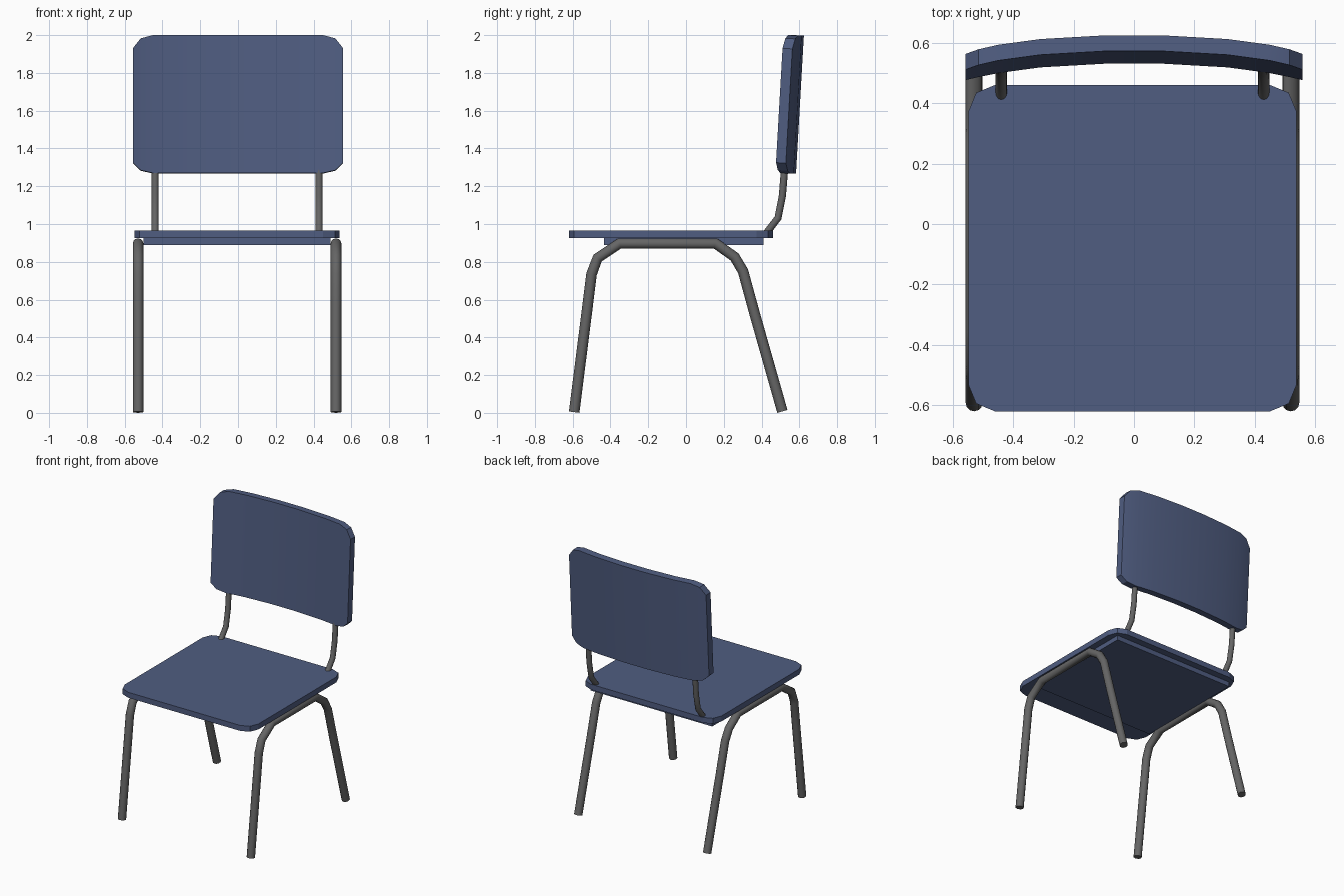
import bpy, bmesh

if "Cube" in bpy.data.objects:
    bpy.data.objects.remove(bpy.data.objects["Cube"])

CX = -0.005  # frame and seat sit a hair left of the backrest


def material(name, rgb):
    m = bpy.data.materials.new(name)
    m.diffuse_color = (*rgb, 1)
    m.use_nodes = True
    m.node_tree.nodes["Principled BSDF"].inputs["Base Color"].default_value = m.diffuse_color
    return m


BLUE = material("blue_plastic", (0.08, 0.11, 0.22))
STEEL = material("dark_steel", (0.13, 0.13, 0.13))


def finish(obj, mat, angle=0.0):
    obj.data.materials.clear()
    obj.data.materials.append(mat)
    if angle:
        bpy.ops.object.select_all(action='DESELECT')
        obj.select_set(True)
        bpy.context.view_layer.objects.active = obj
        bpy.ops.object.shade_smooth_by_angle(angle=angle)
    return obj


def mesh_object(name, bm, mat, angle=0.0):
    bmesh.ops.recalc_face_normals(bm, faces=bm.faces)
    me = bpy.data.meshes.new(name)
    bm.to_mesh(me)
    bm.free()
    obj = bpy.data.objects.new(name, me)
    bpy.context.collection.objects.link(obj)
    return finish(obj, mat, angle)


def slab(name, lo, hi, mat, corner=0.0):
    bm = bmesh.new()
    bmesh.ops.create_cube(bm, size=1)
    for v in bm.verts:
        v.co = [(a + b) / 2 + c * (b - a) for a, b, c in zip(lo, hi, v.co)]
    if corner:
        upright = [e for e in bm.edges
                   if abs(e.verts[0].co.z - e.verts[1].co.z) > 1e-4]
        bmesh.ops.bevel(bm, geom=upright, offset=corner, segments=2,
                        profile=0.5, affect='EDGES')
    return mesh_object(name, bm, mat)


def tube(name, x, path, radius):
    cu = bpy.data.curves.new(name, 'CURVE')
    cu.dimensions = '3D'
    cu.bevel_depth = radius
    cu.bevel_resolution = 4
    cu.use_fill_caps = True
    sp = cu.splines.new('POLY')
    sp.points.add(len(path) - 1)
    for p, (y, z) in zip(sp.points, path):
        p.co = (x, y, z, 1)
    obj = bpy.data.objects.new(name, cu)
    bpy.context.collection.objects.link(obj)
    bpy.ops.object.select_all(action='DESELECT')
    obj.select_set(True)
    bpy.context.view_layer.objects.active = obj
    bpy.ops.object.convert(target='MESH')
    return finish(bpy.context.object, STEEL, 0.7)


# Seat and the panel below it
slab("seat", (CX - 0.543, -0.62, 0.925), (CX + 0.543, 0.46, 0.965), BLUE, 0.088)
slab("seat_underpanel", (CX - 0.495, -0.435, 0.89), (CX + 0.495, 0.41, 0.925), BLUE)

# Bent side frames (front leg, rail, rear leg) and backrest rods
LEG = [(-0.592, 0.004), (-0.523, 0.55), (-0.50, 0.735), (-0.468, 0.82),
       (-0.352, 0.897), (0.156, 0.897), (0.257, 0.826), (0.302, 0.75),
       (0.362, 0.53), (0.51, 0.008)]
ROD = [(0.42, 0.945), (0.487, 1.032), (0.51, 1.148), (0.52, 1.27), (0.53, 1.36)]
for side, s in (("left", -1), ("right", 1)):
    tube(side + "_leg_frame", CX + s * 0.524, LEG, 0.028)
    tube(side + "_back_rod", CX + s * 0.434, ROD, 0.019)

# Curved, leaning backrest: columns of (x, front y, bottom z, top z)
half = [(0.10, 0.532, 1.27, 2.0), (0.31, 0.520, 1.27, 2.0),
        (0.45, 0.501, 1.27, 2.0), (0.515, 0.487, 1.285, 1.983),
        (0.557, 0.475, 1.325, 1.93)]
columns = [(-x, y, a, b) for x, y, a, b in reversed(half)] + half
LEAN, THICK = 0.057, 0.052
bm = bmesh.new()
rings = []
for x, y, a, b in columns:
    ring = []
    for z, d in ((a, 0), (b, 0), (b, THICK), (a, THICK)):
        ring.append(bm.verts.new((x, y + d + (z - 1.3) * LEAN, z - d * LEAN)))
    rings.append(ring)
for r, q in zip(rings, rings[1:]):
    for i in range(4):
        j = (i + 1) % 4
        bm.faces.new((r[i], r[j], q[j], q[i]))
bm.faces.new(rings[0])
bm.faces.new(rings[-1])
mesh_object("backrest", bm, BLUE, 0.3)
